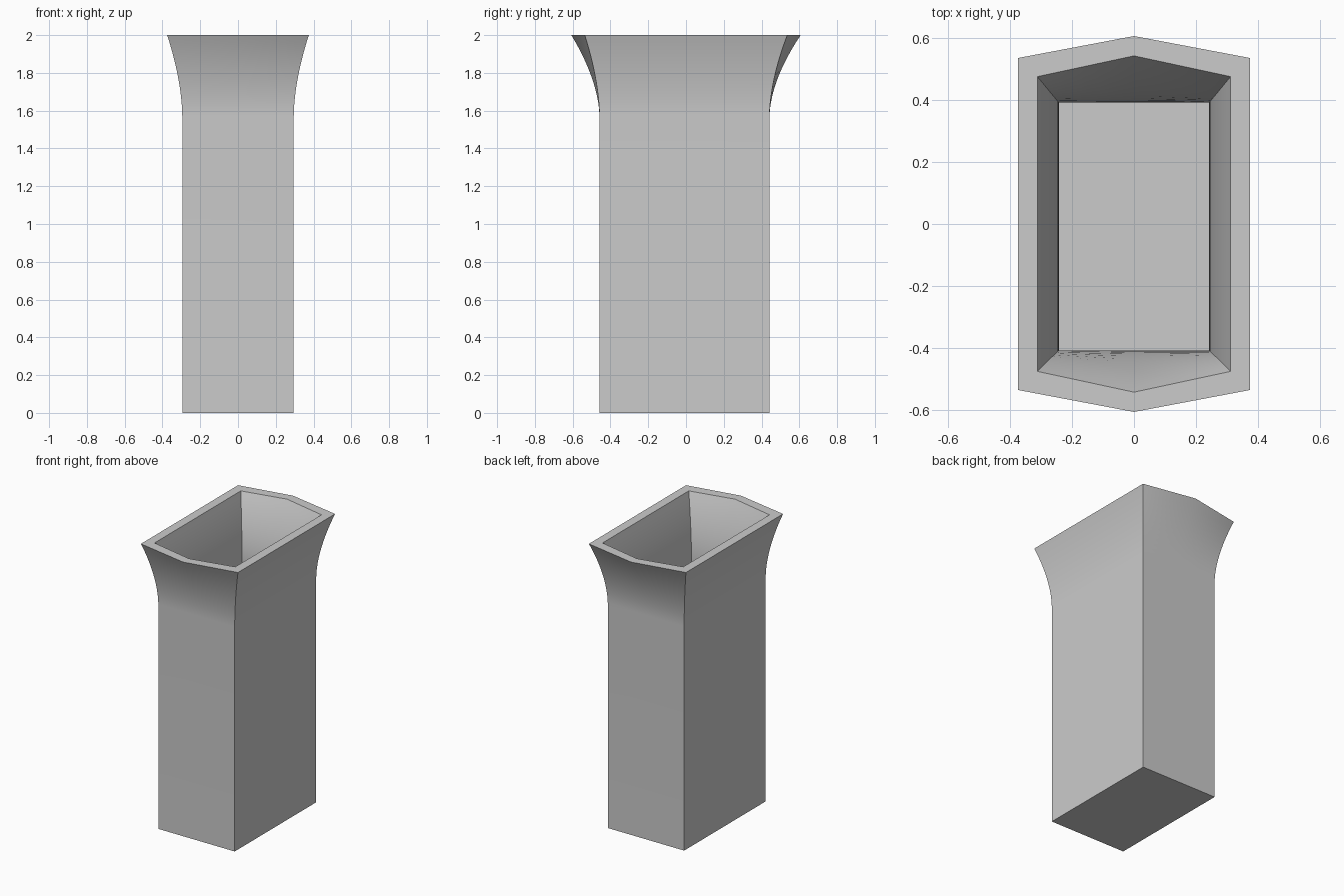
import bpy
import bmesh

cube = bpy.data.objects.get("Cube")
if cube:
    bpy.data.objects.remove(cube, do_unlink=True)

grey = bpy.data.materials.new("plain grey")
grey.use_nodes = True
grey.diffuse_color = (0.6, 0.6, 0.6, 1)
grey.node_tree.nodes["Principled BSDF"].inputs["Base Color"].default_value = (0.6, 0.6, 0.6, 1)

SHIFT = -0.008      # the shaft sits slightly off the mouth's centre
FLARE_START = 1.57
STEPS = 12
bm = bmesh.new()


def ring(z, x, corner, apex, shift):
    """Six-sided section with a shallow point at the middle of each end."""
    outline = [(-x, -corner), (0, -apex), (x, -corner),
               (x, corner), (0, apex), (-x, corner)]
    return [bm.verts.new((px, py + shift, z)) for px, py in outline]


def bridge(a, b):
    for i in range(6):
        j = (i + 1) % 6
        bm.faces.new((a[i], a[j], b[j], b[i]))


def wall(bottom, shaft, mouth):
    """Straight shaft flaring into the mouth; returns its end rings."""
    x, y = shaft
    first = last = ring(bottom, x, y, y, SHIFT)
    for i in range(STEPS + 1):
        t = i / STEPS
        f = t ** 1.75
        sizes = [s + (m - s) * f for s, m in zip((x, y, y), mouth)]
        new = ring(FLARE_START + (2 - FLARE_START) * t, *sizes, SHIFT * (1 - f))
        bridge(last, new)
        last = new
    return first, last


# Outer and inner walls, underside, inside floor and rim
base, outer_rim = wall(0, (0.295, 0.45), (0.375, 0.536, 0.607))
floor, inner_rim = wall(0.05, (0.243, 0.4), (0.312, 0.476, 0.543))
bm.faces.new(base)
bm.faces.new(floor)
bridge(outer_rim, inner_rim)
bmesh.ops.recalc_face_normals(bm, faces=bm.faces)

mesh = bpy.data.meshes.new("flared_container")
bm.to_mesh(mesh)
bm.free()
mesh.materials.append(grey)
container = bpy.data.objects.new("flared_container", mesh)
bpy.context.collection.objects.link(container)

# Smooth the flare, keep the corners and rim crisp
bpy.ops.object.select_all(action="DESELECT")
container.select_set(True)
bpy.context.view_layer.objects.active = container
bpy.ops.object.shade_smooth_by_angle(angle=0.6)
